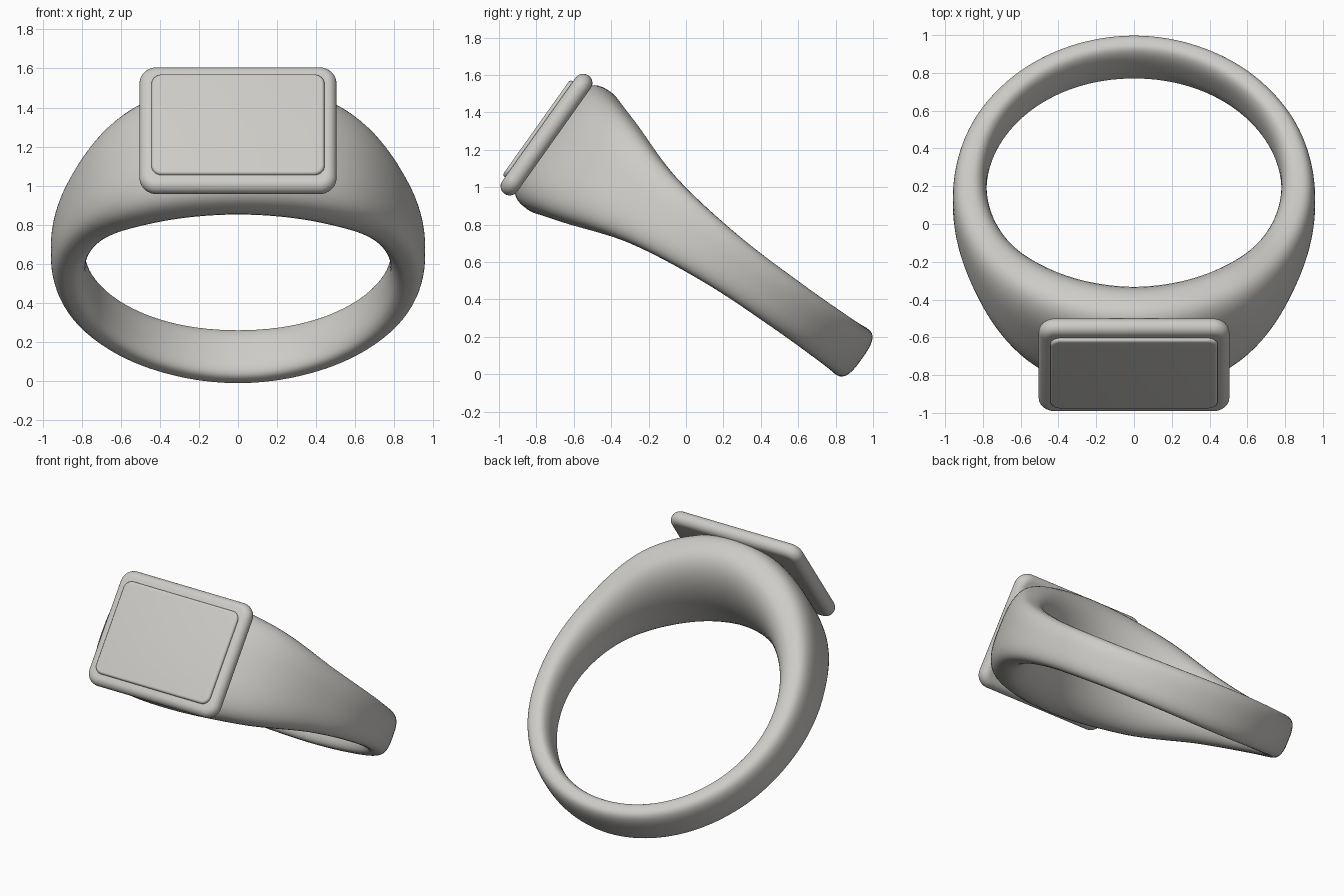
import bpy
import bmesh
import math

cube = bpy.data.objects.get("Cube")
if cube:
    bpy.data.objects.remove(cube)

TILT = math.radians(35.4)
MID = 0.612       # middle of the band along the finger axis
HOLE_C = 0.2      # centre of the finger hole along the tilted front axis
HOLE_R = 0.78

metal = bpy.data.materials.new("Pale grey metal")
metal.use_nodes = True
colour = (0.61, 0.60, 0.57, 1)
metal.diffuse_color = colour
metal.node_tree.nodes["Principled BSDF"].inputs["Base Color"].default_value = colour


def place(x, a, b):
    """Tilted frame (a toward the face, b along the finger) to world."""
    b += MID
    c, s = math.cos(TILT), math.sin(TILT)
    return (x, -c * a + s * b, s * a + c * b)


def loft(name, rings, closed):
    """Skin a list of equal point rings, joining the ends or capping them."""
    bm = bmesh.new()
    rows = [[bm.verts.new(place(*p)) for p in ring] for ring in rings]
    pairs = list(zip(rows, rows[1:]))
    if closed:
        pairs.append((rows[-1], rows[0]))
    else:
        bm.faces.new(rows[0])
        bm.faces.new(rows[-1])
    for lo, hi in pairs:
        for i in range(len(lo)):
            j = (i + 1) % len(lo)
            bm.faces.new((lo[i], lo[j], hi[j], hi[i]))
    bmesh.ops.recalc_face_normals(bm, faces=bm.faces[:])
    mesh = bpy.data.meshes.new(name)
    bm.to_mesh(mesh)
    bm.free()
    mesh.materials.append(metal)
    obj = bpy.data.objects.new(name, mesh)
    bpy.context.collection.objects.link(obj)
    bpy.ops.object.select_all(action='DESELECT')
    obj.select_set(True)
    bpy.context.view_layer.objects.active = obj
    bpy.ops.object.shade_smooth_by_angle(angle=math.radians(40))
    return obj


def smooth_key(keys, t):
    """Cubic interpolation of keys spread evenly from the face to the back."""
    n = len(keys) - 1
    i = min(int(t * n), n - 1)
    f = t * n - i
    p0, p1, p2, p3 = keys[abs(i - 1)], keys[i], keys[i + 1], keys[n - abs(n - i - 2)]
    return p1 + 0.5 * f * (p2 - p0 + f * (2 * p0 - 5 * p1 + 4 * p2 - p3
                                          + f * (3 * (p1 - p2) + p3 - p0)))


def spow(v, e):
    return math.copysign(abs(v) ** e, v)


# Band: swept superellipse that swells toward the face
HALF_WIDTH = [0.385, 0.335, 0.215, 0.155, 0.141, 0.143, 0.149]
MID_RADIUS = [1.0, 0.965, 0.905, 0.865, 0.85, 0.847, 0.847]
OUT_RADIUS = [1.18, 1.13, 1.015, 0.956, 0.932, 0.922, 0.919]
SEGMENTS, SIDES = 128, 48
band = []
for k in range(SEGMENTS):
    t = abs(1 - 2 * k / SEGMENTS)
    ang = math.pi * (1 - 2 * k / SEGMENTS)
    width, mid, outer = (smooth_key(q, t) for q in (HALF_WIDTH, MID_RADIUS, OUT_RADIUS))
    ring = []
    for m in range(SIDES):
        u = 2 * math.pi * m / SIDES
        outside = math.cos(u) > 0
        power = 2.9 if outside else 2.1 + 0.7 * t
        depth = outer - mid if outside else mid - HOLE_R
        r = mid + depth * spow(math.cos(u), 2 / power)
        ring.append((r * math.sin(ang), HOLE_C + r * math.cos(ang),
                     width * spow(math.sin(u), 2 / power)))
    band.append(ring)
loft("band", band, True)


def rounded_plate(name, hx, hb, corner, profile):
    """Rounded rectangle lofted through (inset, height) steps."""
    rings = []
    for inset, a in profile:
        rad = max(corner - inset, 0.004)
        ring = []
        for q, (sx, sb) in enumerate([(1, 1), (-1, 1), (-1, -1), (1, -1)]):
            for s in range(9):
                w = math.pi / 2 * (q + s / 8)
                ring.append((sx * (hx - inset - rad) + rad * math.cos(w), a,
                             sb * (hb - inset - rad) + rad * math.sin(w)))
        rings.append(ring)
    return loft(name, rings, False)


def arc(radius, centre, start, end, steps):
    """Quarter or half round edge as (inset, height) steps."""
    out = []
    for i in range(steps + 1):
        w = math.radians(start + (end - start) * i / steps)
        out.append((radius * (1 - math.cos(w)), centre + radius * math.sin(w)))
    return out


# Face: bullnosed frame with a slightly raised panel
rounded_plate("face_frame", 0.505, 0.388, 0.09, arc(0.049, 1.35, -90, 90, 14))
rounded_plate("face_panel", 0.443, 0.314, 0.055,
              [(0, 1.36)] + arc(0.016, 1.401, 0, 90, 5))
